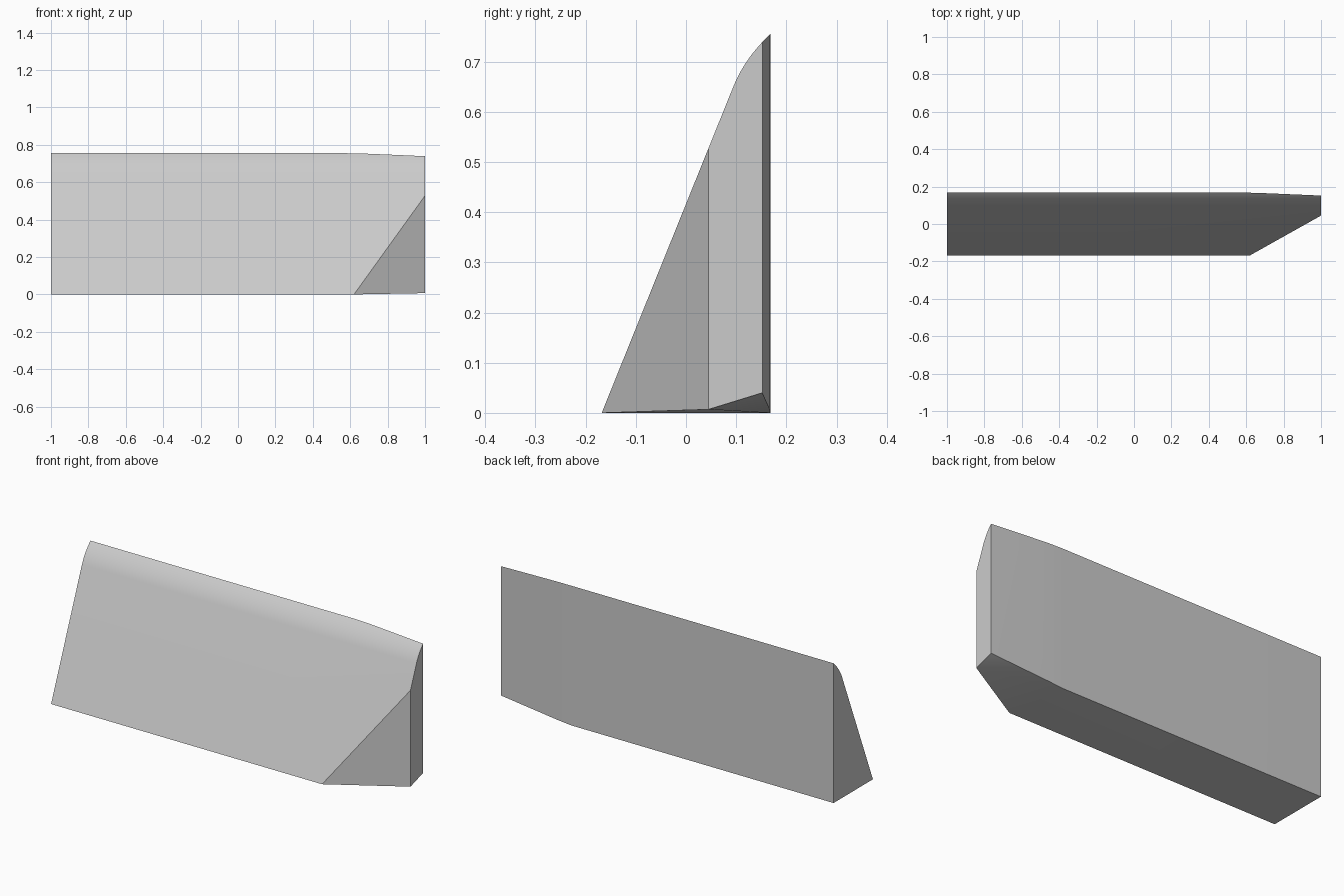
import bpy
import bmesh
from math import radians
from mathutils import Vector

cube = bpy.data.objects.get("Cube")
if cube:
    bpy.data.objects.remove(cube, do_unlink=True)

# Single plain grey
GREY = (0.6, 0.6, 0.6, 1)
mat = bpy.data.materials.new("plain grey")
mat.use_nodes = True
mat.diffuse_color = GREY
mat.node_tree.nodes["Principled BSDF"].inputs["Base Color"].default_value = GREY

BACK, TOP = 0.168, 0.755

# Side profile: sloping front, rounded shoulder, upright back
a, b, c = Vector((0.095, 0.652)), Vector((0.118, 0.708)), Vector((BACK, TOP))
shoulder = [a * (1 - t) ** 2 + b * 2 * t * (1 - t) + c * t * t
            for t in (i / 10 for i in range(11))]
profile = [(-BACK, 0), (BACK, 0)] + [tuple(p) for p in reversed(shoulder)]

# Extrude the profile along the width
bm = bmesh.new()
face = bm.faces.new([bm.verts.new((-1, y, z)) for y, z in profile])
ext = bmesh.ops.extrude_face_region(bm, geom=[face])
bmesh.ops.translate(bm, vec=(2, 0, 0),
                    verts=[v for v in ext["geom"] if isinstance(v, bmesh.types.BMVert)])


def trim(p, q):
    """Cut away everything to the left of the line from p to q."""
    outward = Vector((p[1] - q[1], q[0] - p[0], 0))
    cut = bmesh.ops.bisect_plane(bm, geom=bm.verts[:] + bm.edges[:] + bm.faces[:],
                                 plane_co=(*p, 0), plane_no=outward, clear_outer=True)
    rim = [e for e in cut["geom_cut"] if isinstance(e, bmesh.types.BMEdge)]
    bmesh.ops.holes_fill(bm, edges=rim)


def foot(x, y):
    """Find the underside corner nearest to a point."""
    return min(bm.verts, key=lambda v: (v.co - Vector((x, y, 0))).length)


# Mitred front corner, then the gently curved back edge
trim((1, 0.045), (0.62, -BACK))
trim((0.57, BACK), (0.66, 0.1665))
trim((0.66, 0.1665), (1, 0.152))

# Fold the underside and lift it towards the tapered end
bend, tip = foot(0.57, BACK), foot(1, 0.045)
middle, heel = foot(0.66, 0.1665), foot(1, 0.152)
for corner in (foot(0.62, -BACK), tip):
    bmesh.ops.connect_verts(bm, verts=[bend, corner])
for corner, lift in ((tip, 0.007), (middle, 0.008), (heel, 0.04)):
    corner.co.z = lift
bmesh.ops.recalc_face_normals(bm, faces=bm.faces)

mesh = bpy.data.meshes.new("wedge_panel")
bm.to_mesh(mesh)
bm.free()
panel = bpy.data.objects.new("wedge_panel", mesh)
bpy.context.collection.objects.link(panel)
mesh.materials.append(mat)

bpy.context.view_layer.objects.active = panel
panel.select_set(True)
bpy.ops.object.shade_smooth_by_angle(angle=radians(25))
